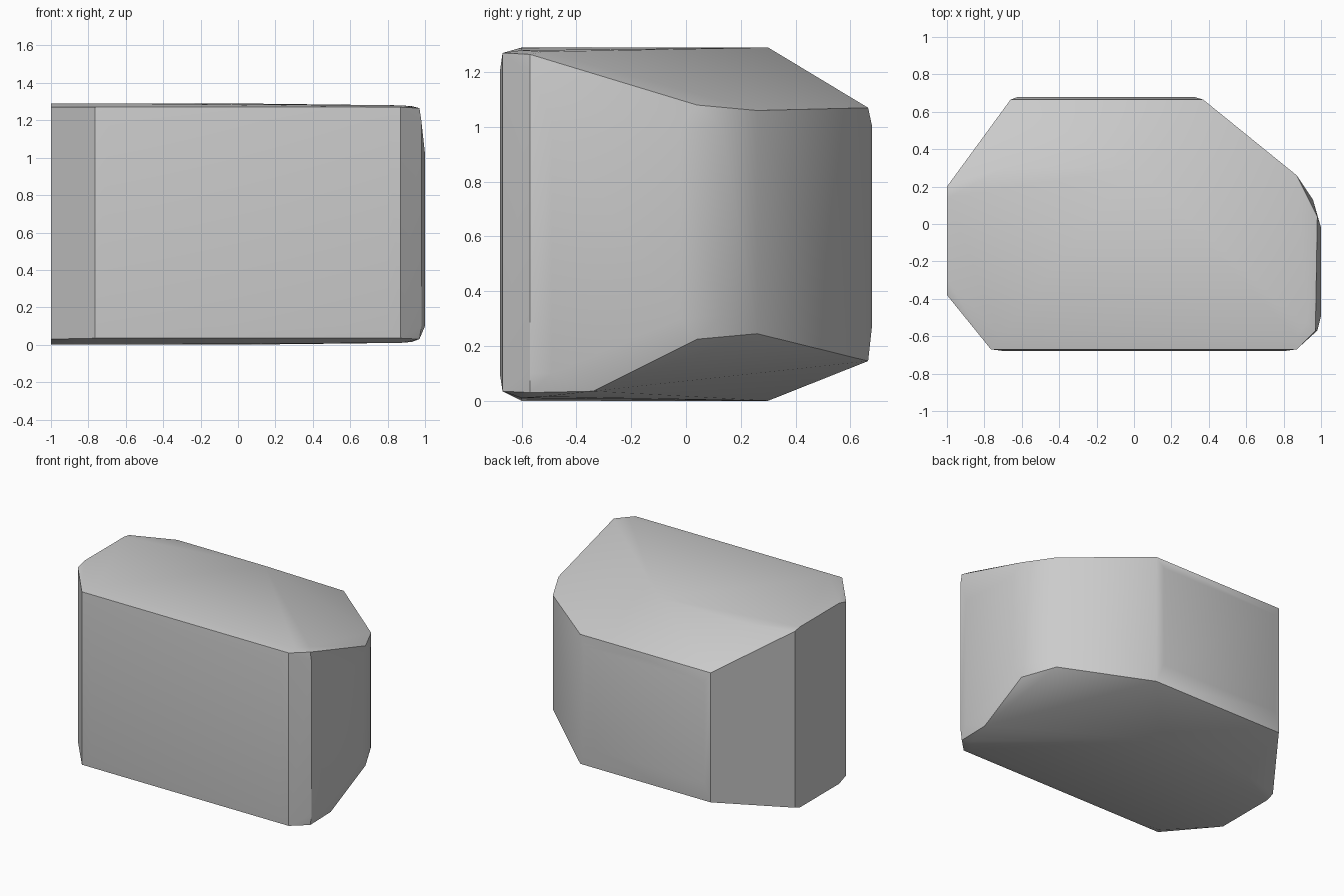
import bpy, bmesh

# Boulder: convex hull of horizontal rings, each entry is (x, y, low z, high z)
walls = [
    (-0.69, -0.68, 0.10, 1.20), (0.80, -0.68, 0.10, 1.20),   # front face
    (0.98, -0.57, 0.10, 1.20), (1.00, -0.49, 0.10, 1.02),    # right face
    (1.00, -0.02, 0.30, 1.00), (0.957, 0.13, 0.31, 1.00),    # rounded right corner
    (0.32, 0.68, 0.28, 1.00), (-0.62, 0.68, 0.28, 1.00),     # back face
]
rims = [
    (-0.765, -0.67, 0.035, 1.27), (0.87, -0.67, 0.035, 1.27),
    (0.97, -0.57, 0.03, 1.265), (0.98, 0.04, 0.225, 1.08),
    (0.87, 0.26, 0.245, 1.06), (0.37, 0.665, 0.145, 1.07),
    (-0.66, 0.665, 0.145, 1.07), (-1.00, 0.20, 0.02, 1.28),
    (-1.00, -0.38, 0.03, 1.27),
]
caps = [
    (-0.71, -0.60, 0.0, 1.29), (0.87, -0.60, 0.01, 1.28),
    (0.93, -0.52, 0.015, 1.275), (0.00, 0.30, 0.0, 1.29),
    (-0.69, 0.30, 0.0, 1.29), (-1.00, 0.14, 0.0, 1.29),
    (-1.00, -0.30, 0.0, 1.29),
]

bm = bmesh.new()
for x, y, low, high in walls + rims + caps:
    bm.verts.new((x, y, low))
    bm.verts.new((x, y, high))
bm.verts.new((0.97, -0.34, 0.035))
hull = bmesh.ops.convex_hull(bm, input=bm.verts)
loose = {g for g in hull["geom_interior"] + hull["geom_unused"]
         if isinstance(g, bmesh.types.BMVert)}
bmesh.ops.delete(bm, geom=list(loose), context='VERTS')

# Merge near-coplanar triangles into clean facets
bmesh.ops.dissolve_limit(bm, angle_limit=0.015, verts=bm.verts, edges=bm.edges)
bmesh.ops.recalc_face_normals(bm, faces=bm.faces)

mesh = bpy.data.meshes.new("boulder")
bm.to_mesh(mesh)
bm.free()
boulder = bpy.data.objects.new("boulder", mesh)
bpy.context.collection.objects.link(boulder)

# Soft facets with the hard edges kept
bpy.context.view_layer.objects.active = boulder
boulder.select_set(True)
bpy.ops.object.shade_smooth_by_angle(angle=0.52)
